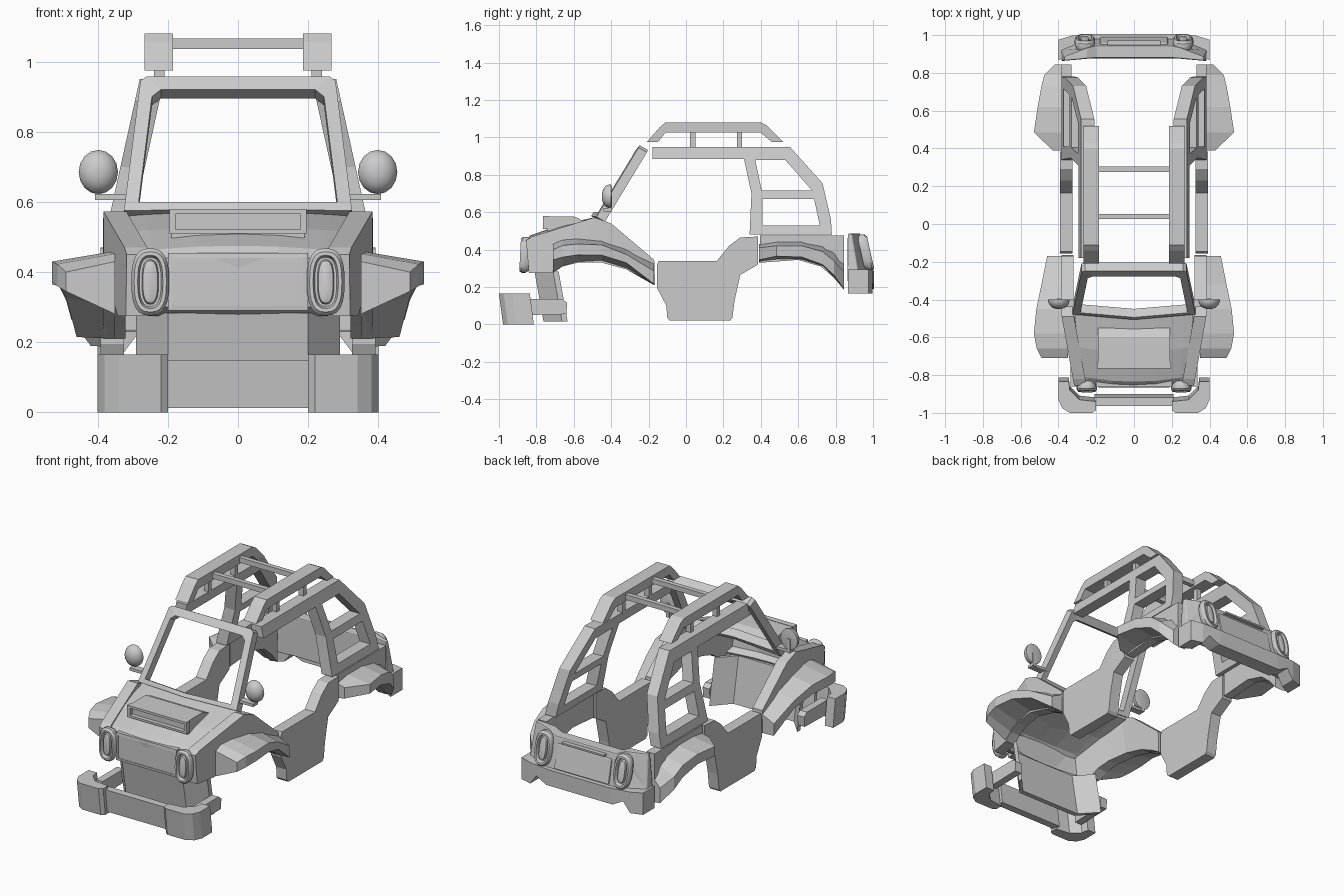
import bpy, bmesh, math

if "Cube" in bpy.data.objects:
    bpy.data.objects.remove(bpy.data.objects["Cube"])

def build(name, verts, faces, mirror=False, smooth=False, bevel=0):
    me = bpy.data.meshes.new(name)
    me.from_pydata([tuple(v) for v in verts], [], faces)
    bm = bmesh.new(); bm.from_mesh(me)
    bmesh.ops.recalc_face_normals(bm, faces=bm.faces[:])
    bm.to_mesh(me); bm.free()
    if smooth:
        me.shade_smooth()
        me.set_sharp_from_angle(angle=math.radians(35))
    ob = bpy.data.objects.new(name, me)
    bpy.context.collection.objects.link(ob)
    if bevel:
        b = ob.modifiers.new("bevel", 'BEVEL'); b.width = bevel; b.segments = 2
    if mirror:
        ob.modifiers.new("mirror", 'MIRROR')
    return ob

def panel(name, loops, fa, fb, mirror=False, bevel=0):
    """Fill 2D outline (first loop) with holes (others); map both sides to 3D."""
    bm = bmesh.new(); edges = []; rings = []; pts = []
    for lp in loops:
        start = len(pts); pts += lp
        vs = [bm.verts.new((u, v, 0)) for u, v in lp]
        edges += [bm.edges.new((vs[i], vs[(i + 1) % len(vs)])) for i in range(len(vs))]
        rings.append([start + i for i in range(len(lp))])
    bm.verts.index_update()
    bmesh.ops.triangle_fill(bm, use_beauty=True, use_dissolve=False, edges=edges, normal=(0, 0, 1))
    tris = [[v.index for v in f.verts] for f in bm.faces]
    bm.free()
    n = len(pts)
    faces = tris + [[i + n for i in reversed(t)] for t in tris]
    for r in rings:
        for i, a in enumerate(r):
            b = r[(i + 1) % len(r)]
            faces.append([a, b, b + n, a + n])
    return build(name, [fa(*p) for p in pts] + [fb(*p) for p in pts], faces, mirror, bevel=bevel)

def loft(name, sections, closed=True, **kw):
    m = len(sections[0]); faces = []
    for s in range(len(sections) - 1):
        for i in range(m if closed else m - 1):
            j = (i + 1) % m
            faces.append([s * m + i, s * m + j, (s + 1) * m + j, (s + 1) * m + i])
    if closed:
        faces += [list(range(m)), [(len(sections) - 1) * m + i for i in range(m)]]
    return build(name, [p for s in sections for p in s], faces, **kw)

def box(name, x, y, z, mirror=False):
    return panel(name, [[(x[0], y[0]), (x[1], y[0]), (x[1], y[1]), (x[0], y[1])]],
                 lambda u, v: (u, v, z[0]), lambda u, v: (u, v, z[1]), mirror)

def rect(x0, x1, z0, z1):
    return [(x0, z0), (x1, z0), (x1, z1), (x0, z1)]

def lamp(name, x, y, z, d, tilt):
    """Oval stepped lamp; d is the outward y direction."""
    secs = []
    for hw, hh, dy in [(.045, .085, -.02), (.054, .096, 0), (.054, .096, .02), (.046, .086, .032),
                       (.036, .076, .032), (.031, .070, .012), (.024, .064, .012), (.021, .06, .026), (.012, .05, .03)]:
        ring = []
        for k in range(24):
            a = 2 * math.pi * k / 24
            c, s = math.cos(a), math.sin(a)
            px = hw * math.copysign(abs(c) ** .75, c); pz = hh * math.copysign(abs(s) ** .75, s)
            ring.append((x + px, y + d * dy - tilt * pz, z + pz))
        secs.append(ring)
    loft(name, secs, mirror=True, smooth=True)

# hood and nose shell
secs = []
for y, z, hw in [(-.80, .275, .28), (-.85, .30, .29), (-.865, .44, .288), (-.835, .475, .285), (-.68, .53, .30), (-.48, .575, .315)]:
    secs.append([(hw * f, y + .03 * f * f, z - (.015 * f * f if z > .45 else 0)) for f in (-1, -.85, -.4, 0, .4, .85, 1)])
hood = loft("hood", secs, closed=False)
s = hood.modifiers.new("thickness", 'SOLIDIFY'); s.thickness = .02

# grille
panel("grille_frame", [rect(-.20, .20, .29, .455), rect(-.185, .185, .305, .44)],
      lambda u, v: (u, -.875 + .3 * u * u, v), lambda u, v: (u, -.83, v))
panel("grille_plate", [rect(-.19, .19, .30, .445)], lambda u, v: (u, -.862, v), lambda u, v: (u, -.83, v))

# hood scoop
panel("hood_scoop", [[(-.74, .49), (-.74, .578), (-.60, .578), (-.55, .555), (-.56, .53)]],
      lambda u, v: (-.19, u, v), lambda u, v: (.19, u, v))
panel("scoop_mouth", [rect(-.195, .195, .51, .58), rect(-.178, .178, .522, .566)],
      lambda u, v: (u, -.765, v), lambda u, v: (u, -.73, v))

# lights
lamp("headlight", .25, -.855, .372, -1, -.05)
lamp("taillight", .26, .955, .385, 1, .22)

# lower front skid panel
def plan_y(x):
    return -.81 + max(0, abs(x) - .2) * 1.1
panel("skid_panel", [[(x, .283) for x in (-.29, -.25, -.2, .2, .25, .29)] + [(x, .015) for x in (.29, .25, .2, -.2, -.25, -.29)]],
      lambda u, v: (u, plan_y(u) + (.283 - v) * .18, v), lambda u, v: (u, plan_y(u) + .03 + (.283 - v) * .18, v))

# front bumper
def shear(z):
    return lambda u, v: (u, v + (.165 - z) * .13, z)
panel("front_bumper_end", [[(.22, -1), (.34, -1), (.38, -.975), (.40, -.93), (.40, -.835), (.345, -.835),
      (.34, -.88), (.29, -.93), (.20, -.94), (.20, -.985)]], shear(0), shear(.165), True)
panel("front_bumper_bar", [[(-.21, -.965), (.21, -.965), (.21, -.92), (-.21, -.92)]], shear(.012), shear(.15))
panel("bumper_arm", [[(-.86, .05), (-.64, .055), (-.635, .115), (-.66, .135), (-.86, .135)]],
      lambda u, v: (.29, u, v), lambda u, v: (.335, u, v), True)

# front fenders
def side_x(y):
    return min(.385, .318 + (y + .85) * .18)
panel("front_fender", [[(-.855, .45), (-.82, .47), (-.49, .572), (-.40, .54), (-.17, .345), (-.165, .21), (-.22, .245), (-.32, .295),
      (-.45, .33), (-.58, .33), (-.66, .31), (-.71, .275), (-.84, .275)]],
      lambda u, v: (side_x(u), u, v), lambda u, v: (side_x(u) - .065, u, v), True)

# wheel arch flares
def flare(name, stations):
    loft(name, [[(.35, y, zi), (xo, y, zo), (xo, y, zb), (.35, y, zib)] for y, zi, xo, zo, zb, zib in stations], mirror=True)
flare("front_flare", [(-.71, .43, .49, .40, .345, .28), (-.66, .452, .515, .422, .36, .312), (-.58, .46, .53, .43, .372, .332),
      (-.45, .45, .517, .425, .37, .335), (-.32, .41, .49, .375, .33, .295), (-.17, .34, .46, .285, .215, .21)])
flare("rear_flare", [(.39, .43, .43, .41, .345, .33), (.485, .445, .53, .42, .365, .345), (.62, .445, .51, .42, .36, .345),
      (.73, .425, .49, .39, .32, .31), (.79, .40, .475, .34, .265, .25), (.845, .36, .42, .28, .19, .185)])
panel("rear_side_wall", [[(.395, .475), (.845, .475), (.845, .185), (.79, .25), (.72, .31), (.6, .345), (.395, .33)]],
      lambda u, v: (.33, u, v), lambda u, v: (.385, u, v), True)

# door sills
panel("door_sill", [[(-.145, .34), (.165, .34), (.23, .42), (.29, .465), (.385, .47), (.385, .32), (.29, .265), (.26, .13), (.248, .035),
      (.235, .02), (-.085, .02), (-.10, .035), (-.105, .1), (-.155, .195), (-.155, .32)]],
      lambda u, v: (.325, u, v), lambda u, v: (.392, u, v), True)

# windshield frame
def wind(dy, dz):
    return lambda u, v: (u, -.49 + (v - .575) * .63 + dy + .3 * u * u, v + dz)
panel("windshield_frame", [[(-.325, .575), (0, .58), (.325, .575), (.278, .945), (.26, .958), (-.26, .958), (-.278, .945)],
      [(-.283, .60), (0, .60), (.283, .60), (.245, .90), (.22, .92), (-.22, .92), (-.245, .90)]], wind(-.02, 0), wind(.025, -.025))

# mirrors
secs = [[(.398 + .056 * r * math.cos(a), -.415 + dy, .685 + .063 * r * math.sin(a))
         for a in [2 * math.pi * k / 16 for k in range(16)]]
        for r, dy in [(.25, -.035), (.6, -.028), (.88, -.014), (1, .003), (1, .014), (.88, .016)]]
loft("mirror_head", secs, mirror=True, smooth=True)
box("mirror_stem", (.388, .408), (-.415, -.395), (.605, .69), True)
box("mirror_arm", (.305, .408), (-.44, -.40), (.605, .622), True)

# roof rails with rear window frames
def lean(d):
    return lambda u, v: (.28 + (.95 - v) * .22 - d, u, v)
panel("roof_side_frame", [[(-.18, .95), (.555, .95), (.73, .755), (.775, .56), (.78, .48), (.34, .48), (.35, .70), (.31, .885), (-.18, .885)],
      [(.37, .88), (.53, .88), (.675, .715), (.405, .715)],
      [(.41, .67), (.685, .67), (.715, .53), (.41, .53)]], lean(0), lean(.07), True)

# roof rack
panel("rack_rail", [[(-.21, .975), (-.14, 1.055), (-.11, 1.08), (.40, 1.08), (.43, 1.065), (.52, .975), (.46, .975), (.40, 1.025), (-.11, 1.025), (-.15, .975)]],
      lambda u, v: (.185, u, v), lambda u, v: (.267, u, v), True)
for y in (.04, .29):
    box("rack_crossbar", (-.2, .2), (y - .014, y + .014), (1.035, 1.065))
    box("rack_foot", (.21, .24), (y - .018, y + .01), (.94, 1.03), True)

# tail panel with raised plate
def bend(x):
    return .35 * x * x + max(0, abs(x) - .33) * .5
panel("tail_panel", [[(-.37, .485), (-.25, .487), (-.2, .465), (.2, .465), (.25, .487), (.37, .485), (.385, .30), (.385, .23), (.25, .23),
      (-.25, .23), (-.385, .23), (-.385, .30)]],
      lambda u, v: (u, .955 + (.48 - v) * .23 - bend(u), v), lambda u, v: (u, .885 - .15 * u * u, v), bevel=.006)
panel("tail_plate", [rect(-.18, .18, .29, .43)],
      lambda u, v: (u, .957 + (.48 - v) * .23 - bend(u), v), lambda u, v: (u, .90, v), bevel=.006)
box("tail_latch", (-.14, .14), (.93, .972), (.44, .45))

# rear bumper
panel("rear_bumper", [[(-.40, .295), (-.33, .29), (-.2, .285), (.2, .285), (.33, .29), (.40, .295), (.40, .165), (.33, .165), (.285, .225),
      (.22, .19), (-.22, .19), (-.285, .225), (-.33, .165), (-.40, .165)]],
      lambda u, v: (u, 1.012 - bend(u) * .4, v), lambda u, v: (u, .93 - bend(u) * .7, v))
